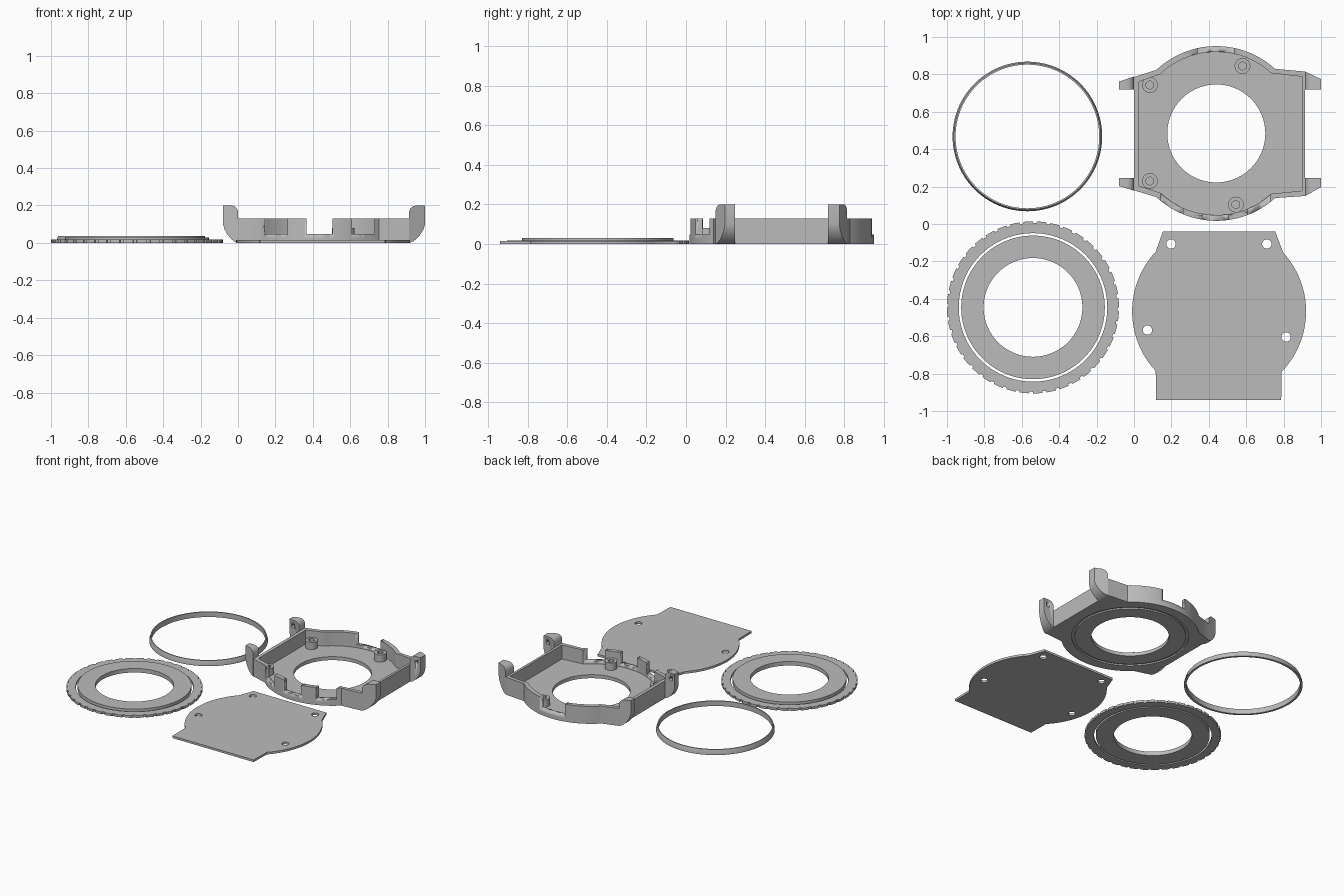
import bpy, bmesh, math
from mathutils import Matrix

if "Cube" in bpy.data.objects:
    bpy.data.objects.remove(bpy.data.objects["Cube"])

grey = bpy.data.materials.new("matte grey")
grey.diffuse_color = (0.5, 0.5, 0.5, 1)
grey.use_nodes = True
grey.node_tree.nodes["Principled BSDF"].inputs["Base Color"].default_value = grey.diffuse_color


def finish(name, bm):
    """Clean a bmesh and turn it into a finished object."""
    bmesh.ops.remove_doubles(bm, verts=bm.verts, dist=0.0002)
    bmesh.ops.recalc_face_normals(bm, faces=bm.faces)
    me = bpy.data.meshes.new(name)
    bm.to_mesh(me)
    bm.free()
    me.materials.clear()
    me.materials.append(grey)
    ob = bpy.data.objects.new(name, me)
    bpy.context.collection.objects.link(ob)
    bpy.ops.object.select_all(action='DESELECT')
    ob.select_set(True)
    bpy.context.view_layer.objects.active = ob
    bpy.ops.object.shade_smooth_by_angle(angle=math.radians(30))
    return ob


def arc(cx, cy, r, a0=0, a1=360, n=96):
    full = abs(a1 - a0) == 360
    steps = n if full else n - 1
    return [(cx + r * math.cos(math.radians(a0 + (a1 - a0) * i / steps)),
             cy + r * math.sin(math.radians(a0 + (a1 - a0) * i / steps))) for i in range(n)]


def slab(name, loops, z0, z1):
    """Flat plate from nested outlines; inner outlines become holes."""
    cu = bpy.data.curves.new(name, 'CURVE')
    cu.dimensions = '2D'
    cu.fill_mode = 'BOTH'
    cu.extrude = (z1 - z0) / 2
    for pts in loops:
        sp = cu.splines.new('POLY')
        sp.points.add(len(pts) - 1)
        for p, (x, y) in zip(sp.points, pts):
            p.co = (x, y, 0, 1)
        sp.use_cyclic_u = True
    tmp = bpy.data.objects.new(name + "_outline", cu)
    bpy.context.collection.objects.link(tmp)
    bpy.context.view_layer.update()
    me = bpy.data.meshes.new_from_object(tmp.evaluated_get(bpy.context.evaluated_depsgraph_get()))
    bm = bmesh.new()
    bm.from_mesh(me)
    bpy.data.objects.remove(tmp)
    bpy.data.curves.remove(cu)
    bpy.data.meshes.remove(me)
    bmesh.ops.translate(bm, verts=bm.verts, vec=(0, 0, (z0 + z1) / 2))
    return finish(name, bm)


def lathe(name, cx, cy, profile, n=96):
    bm = bmesh.new()
    rings = [[bm.verts.new((x, y, z)) for x, y in arc(cx, cy, r, n=n)] for r, z in profile]
    for k in range(len(rings)):
        a, b = rings[k], rings[(k + 1) % len(rings)]
        for i in range(n):
            j = (i + 1) % n
            bm.faces.new((a[i], a[j], b[j], b[i]))
    return finish(name, bm)


def cut(ob, cutter):
    """Subtract the cutter, then remove it."""
    mod = ob.modifiers.new("cut", 'BOOLEAN')
    mod.operation = 'DIFFERENCE'
    mod.solver = 'EXACT'
    mod.object = cutter
    cutter.hide_render = True
    bpy.context.view_layer.objects.active = ob
    bpy.ops.object.modifier_apply(modifier=mod.name)
    bpy.data.objects.remove(cutter)


# Thin tapered ring
lathe("retaining_ring", -0.57, 0.468,
      [(0.40, 0), (0.40, 0.012), (0.392, 0.038), (0.384, 0.038), (0.384, 0)])

# Bezel: notched rim and separate raised centre ring
bx, by = -0.54, -0.446
rim, notches = [], 40
for i in range(notches):
    a = 360 * i / notches
    rim += arc(bx, by, 0.46, a, a + 6.4, 4) + arc(bx, by, 0.451, a + 6.6, a + 8.8, 2)
slab("bezel_rim", [rim, arc(bx, by, 0.397)], 0, 0.017)
slab("bezel_centre", [arc(bx, by, 0.384), arc(bx, by, 0.264)], 0, 0.03)

# Back cover plate with four screw holes
px, py, pr = 0.455, -0.467, 0.465
cover = [(0.155, -0.04)] + arc(px, py, pr, 137, 223.2, 40) + [(0.118, -0.94), (0.787, -0.94), (0.79, -0.786)]
cover += arc(px, py, pr, 317.5, 402.5, 40) + [(0.755, -0.04)]
holes = [arc(x, y, 0.025, n=24) for x, y in
         ((0.198, -0.107), (0.71, -0.107), (0.072, -0.567), (0.813, -0.604))]
slab("back_cover", [cover] + holes, 0, 0.016)

# Case: floor with a groove underneath
cx, cy = 0.44, 0.484


def case_outline(r, x0, x1, left, right):
    return (arc(cx, cy, r, 47.7, 133.3, 40) + [(x0, left[1]), (x0, left[0])]
            + arc(cx, cy, r, 226.7, 312.3, 40) + [(x1, right[0]), (x1, right[1])])


outer = case_outline(0.467, 0.0, 0.915, (0.18, 0.786), (0.15, 0.815))
inner = case_outline(0.436, 0.025, 0.897, (0.205, 0.76), (0.178, 0.788))
opening = arc(cx, cy, 0.262)
slab("case_floor_underside", [outer, arc(cx, cy, 0.395), arc(cx, cy, 0.375), opening], 0, 0.01)
slab("case_floor", [outer, opening], 0.01, 0.026)

# Case wall with notches in the front and back
wall = slab("case_wall", [outer, inner], 0.026, 0.13)
for x0, x1, y0, y1 in ((0.145, 0.265, -0.1, 0.25), (0.365, 0.505, -0.1, 0.25),
                       (0.61, 0.73, -0.1, 0.25), (0.34, 0.535, 0.75, 1.1)):
    cut(wall, slab("notch_cutter", [[(x0, y0), (x1, y0), (x1, y1), (x0, y1)]], 0.048, 0.2))

# Screw posts with hexagonal sockets
for x, y in ((0.085, 0.743), (0.58, 0.845), (0.085, 0.23), (0.545, 0.104)):
    slab("screw_post", [arc(x, y, 0.042, n=32), arc(x, y, 0.023, 30, 390, 6)], 0.026, 0.08)

# Strap lugs: curved side profile, tapering towards the tip
lug_profile = [(0, 0), (0.25, 0.008), (0.5, 0.024), (0.72, 0.046), (0.9, 0.072), (1, 0.1),
               (1, 0.2), (0.45, 0.2), (0.25, 0.196), (0.1, 0.186), (0, 0.17)]


def lug(name, x_body, x_tip, y_in, y_body, y_tip):
    bm = bmesh.new()
    side_a, side_b = [], []
    for t, z in lug_profile:
        x = x_body + (x_tip - x_body) * t
        side_a.append(bm.verts.new((x, y_in, z)))
        side_b.append(bm.verts.new((x, y_body + (y_tip - y_body) * t, z)))
    bm.faces.new(side_a)
    bm.faces.new(side_b)
    n = len(side_a)
    for i in range(n):
        j = (i + 1) % n
        bm.faces.new((side_a[i], side_a[j], side_b[j], side_b[i]))
    ob = finish(name, bm)
    # Blind pin hole in the inner face
    pin = bmesh.new()
    xm = x_body + (x_tip - x_body) * 0.6
    bmesh.ops.create_cone(pin, cap_ends=True, segments=20, radius1=0.013, radius2=0.013, depth=0.05,
                          matrix=Matrix.Translation((xm, y_in, 0.155)) @ Matrix.Rotation(math.pi / 2, 4, 'X'))
    cut(ob, finish("pin_cutter", pin))


lug("lug_back_left", 0.0, -0.08, 0.718, 0.788, 0.762)
lug("lug_front_left", 0.0, -0.08, 0.247, 0.178, 0.203)
lug("lug_back_right", 0.915, 1.0, 0.718, 0.815, 0.775)
lug("lug_front_right", 0.915, 1.0, 0.247, 0.15, 0.197)
